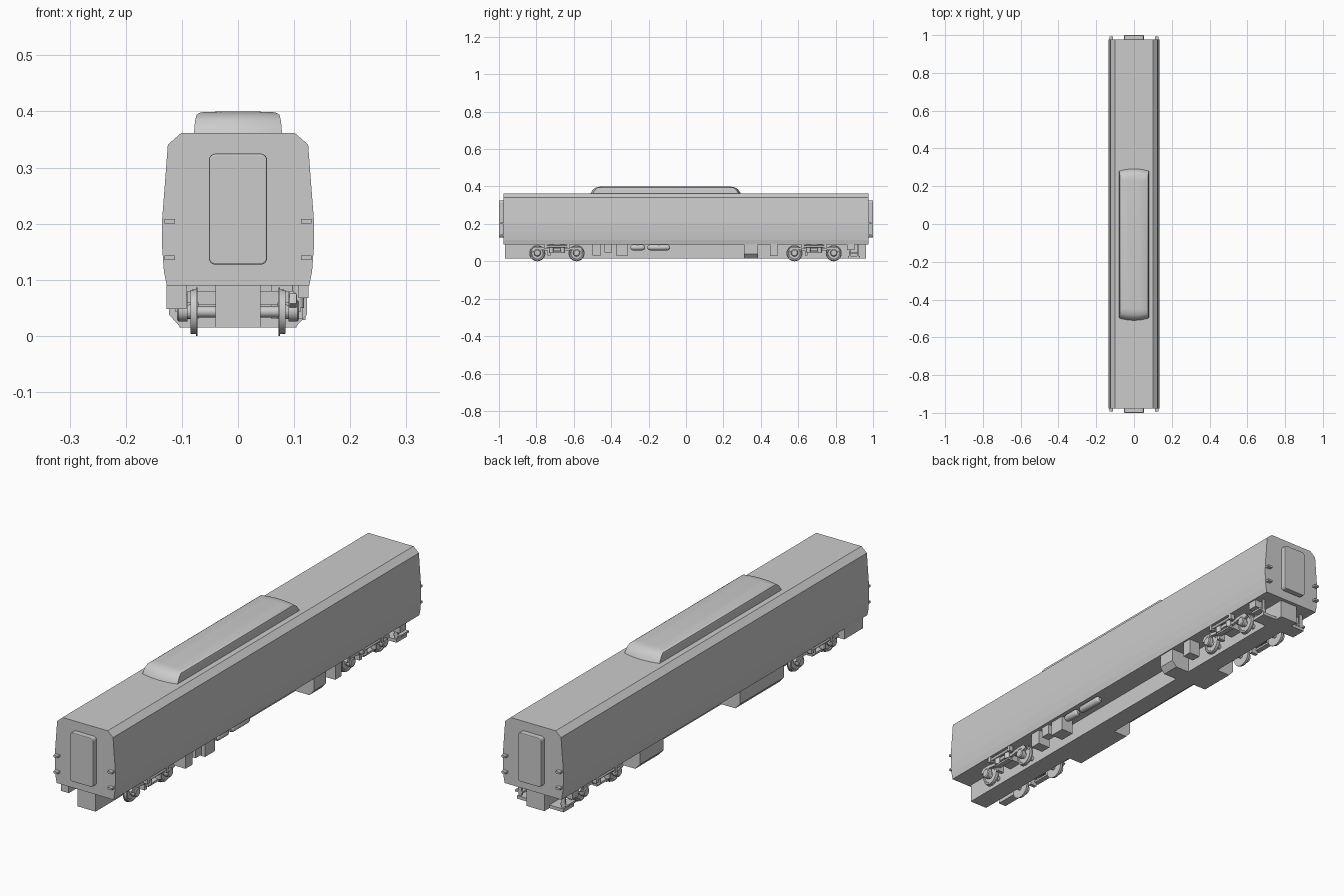
import bpy, bmesh, math
from mathutils import Vector

if "Cube" in bpy.data.objects:
    bpy.data.objects.remove(bpy.data.objects["Cube"])


def make(name, bm, smooth=False):
    bmesh.ops.recalc_face_normals(bm, faces=bm.faces)
    me = bpy.data.meshes.new(name)
    bm.to_mesh(me)
    bm.free()
    ob = bpy.data.objects.new(name, me)
    bpy.context.collection.objects.link(ob)
    if smooth:
        bpy.ops.object.select_all(action='DESELECT')
        ob.select_set(True)
        bpy.context.view_layer.objects.active = ob
        bpy.ops.object.shade_smooth_by_angle(angle=math.radians(35))
    return ob


def extrude(name, pts, axis, a, b, smooth=False):
    """Extrude a 2D outline along axis: 'y' uses (x, z), 'x' uses (y, z)."""
    bm = bmesh.new()
    vs = [bm.verts.new((p, a, q) if axis == 'y' else (a, p, q)) for p, q in pts]
    f = bm.faces.new(vs)
    geo = bmesh.ops.extrude_face_region(bm, geom=[f])['geom']
    d = Vector((0, b - a, 0)) if axis == 'y' else Vector((b - a, 0, 0))
    bmesh.ops.translate(bm, vec=d, verts=[g for g in geo if isinstance(g, bmesh.types.BMVert)])
    return make(name, bm, smooth)


def box(name, x0, x1, y0, y1, z0, z1):
    return extrude(name, [(x0, z0), (x1, z0), (x1, z1), (x0, z1)], 'y', y0, y1)


def rounded(x, z0, z1, r, n=5):
    """Rounded rectangle outline, half width x."""
    out = []
    for cx, cz, s in ((x-r, z1-r, 0), (r-x, z1-r, 90), (r-x, z0+r, 180), (x-r, z0+r, 270)):
        for i in range(n + 1):
            t = math.radians(s + 90 * i / n)
            out.append((cx + r*math.cos(t), cz + r*math.sin(t)))
    return out


def lathe(name, prof, axis, c, n=32):
    """Solid of revolution from (offset, radius) rings along the x, y or z axis."""
    bm = bmesh.new()
    rings = []
    for o, r in prof:
        ring = []
        for i in range(n):
            t = 2 * math.pi * i / n
            u, v = r*math.cos(t), r*math.sin(t)
            p = {'x': (o, u, v), 'y': (u, o, v), 'z': (u, v, o)}[axis]
            ring.append(bm.verts.new(Vector(p) + Vector(c)))
        rings.append(ring)
    for a, b in zip(rings, rings[1:]):
        for i in range(n):
            bm.faces.new((a[i], a[(i+1) % n], b[(i+1) % n], b[i]))
    bm.faces.new(rings[0])
    bm.faces.new(rings[-1])
    return make(name, bm, True)


# car body shell
half = [(.127, .09), (.132, .115), (.135, .155), (.1355, .18), (.135, .21), (.125, .341), (.101, .362)]
extrude("car_body", half + [(-x, z) for x, z in reversed(half)], 'y', -.977, .977)

# end gangway doors and corner grab irons
for s, lab in ((-1, "front"), (1, "back")):
    door = extrude(lab + "_gangway", rounded(.052, .127, .325, .012), 'y', s*.976, s*1.0)
    bv = door.modifiers.new("edge", 'BEVEL')
    bv.width, bv.segments, bv.limit_method, bv.angle_limit = .003, 2, 'ANGLE', 1.0
    for sx in (-1, 1):
        for z in (.135, .2):
            box(lab + "_grab_iron", sx*.112, sx*.131, s*.976, s*.993, z, z + .008)

# roof pod: tapered block with rounded upper edges
bm = bmesh.new()
lv = [(.079, -.513, .295, .355), (.078, -.508, .29, .367), (.0765, -.497, .279, .384),
      (.074, -.483, .265, .394), (.067, -.463, .245, .3985), (.03, -.45, .232, .4)]
rings = []
for w, y0, y1, z in lv:
    ring = []
    for i in range(9):
        t = -1 + i / 4
        ring.append((t*w, y0 + .012*t*t, z))
    for i in range(9):
        t = 1 - i / 4
        ring.append((t*w, y1 - .012*t*t, z))
    rings.append([bm.verts.new(p) for p in ring])
for a, b in zip(rings, rings[1:]):
    for i in range(18):
        bm.faces.new((a[i], a[(i+1) % 18], b[(i+1) % 18], b[i]))
bm.faces.new(rings[0])
bm.faces.new(rings[-1])
make("roof_pod", bm, True)

# centre sill running the full length
box("centre_sill", -.04, .04, -.967, .962, .015, .092)

# bogies
for cy in (-.69, .685):
    for wy in (cy - .105, cy + .105):
        lathe("axle", [(-.104, .01), (.104, .01)], 'x', (0, wy, .043), 16)
        for s in (-1, 1):
            lathe("wheel", [(s*.072, .043), (s*.075, .043), (s*.075, .04), (s*.085, .039),
                            (s*.085, .033), (s*.082, .03), (s*.082, .014),
                            (s*.09, .012)], 'x', (0, wy, .043))
            lathe("axle_box", [(s*.09, .019), (s*.106, .019), (s*.109, .015)], 'x', (0, wy, .045), 16)
            box("axle_box_top", s*.09, s*.105, wy - .016, wy + .016, .055, .074)
    for s in (-1, 1):
        # side frame, dropped in the middle
        h = [(.14, .058), (.125, .076), (.085, .076), (.05, .068), (.035, .08), (0, .08)]
        lo = [(0, .066), (.03, .066), (.045, .056), (.085, .062), (.12, .05)]
        pts = [(-y, z) for y, z in h] + [(y, z) for y, z in h[-2::-1]]
        pts += [(y, z) for y, z in lo[::-1]] + [(-y, z) for y, z in lo[1:]]
        extrude("bogie_side_frame", [(cy + y, z) for y, z in pts], 'x', s*.092, s*.104)
        # lower spring plank, springs and damper
        box("spring_plank", s*.09, s*.112, cy - .042, cy + .042, .044, .052)
        for o in (-.03, .03):
            lathe("bogie_spring", [(.05, .011), (.09, .011)], 'z', (s*.107, cy + o, 0), 16)
        lathe("bogie_damper", [(-.06, .006), (.06, .006)], 'y', (s*.118, cy, .08), 12)
        for o in (-.06, .06):
            box("damper_bracket", s*.108, s*.126, cy + o - .007, cy + o + .007, .068, .091)
        box("brake_bar", s*.07, s*.1, cy - .05, cy - .035, .03, .06)
    box("bogie_bolster", -.09, .09, cy - .03, cy + .03, .055, .08)

# underfloor boxes, right side: (y0, y1, z0, x0, x1)
for y0, y1, z0, x0, x1 in ((-.5, -.455, .03, .06, .115), (-.435, -.395, .048, .08, .115),
                           (-.375, -.31, .03, .06, .115), (.45, .49, .028, .07, .12)):
    box("underfloor_box", x0, x1, y0, y1, z0, .091)


# chamfered equipment cases
def case(s, y0, y1):
    pts = [(.04, .091), (.123, .091), (.123, .038), (.102, .015), (.04, .015)]
    extrude("equipment_case", [(s*x, z) for x, z in pts], 'y', y0, y1)


case(1, .31, .385)
case(-1, .32, .47)
case(-1, -.45, -.17)
box("front_end_box", -.127, -.092, -.95, -.83, .048, .091)

# air tanks
for y0, y1 in ((-.297, -.22), (-.205, -.085)):
    lathe("air_tank", [(y0, .007), (y0 + .006, .013), (y0 + .012, .015), (y1 - .012, .015),
                       (y1 - .006, .013), (y1, .007)], 'y', (.105, 0, .074), 20)
    box("tank_hanger", .1, .11, (y0 + y1)/2 - .006, (y0 + y1)/2 + .006, .08, .091)

# rear corner steps
for s in (-1, 1):
    box("rear_step_tread", s*.04, s*.104, .865, .93, .015, .028)
    box("rear_step_upper", s*.085, s*.118, .872, .923, .038, .046)
    for y in (.872, .915):
        box("rear_step_hanger", s*.09, s*.104, y, y + .008, .02, .091)
    box("rear_step_box", s*.088, s*.122, .86, .9, .06, .091)
